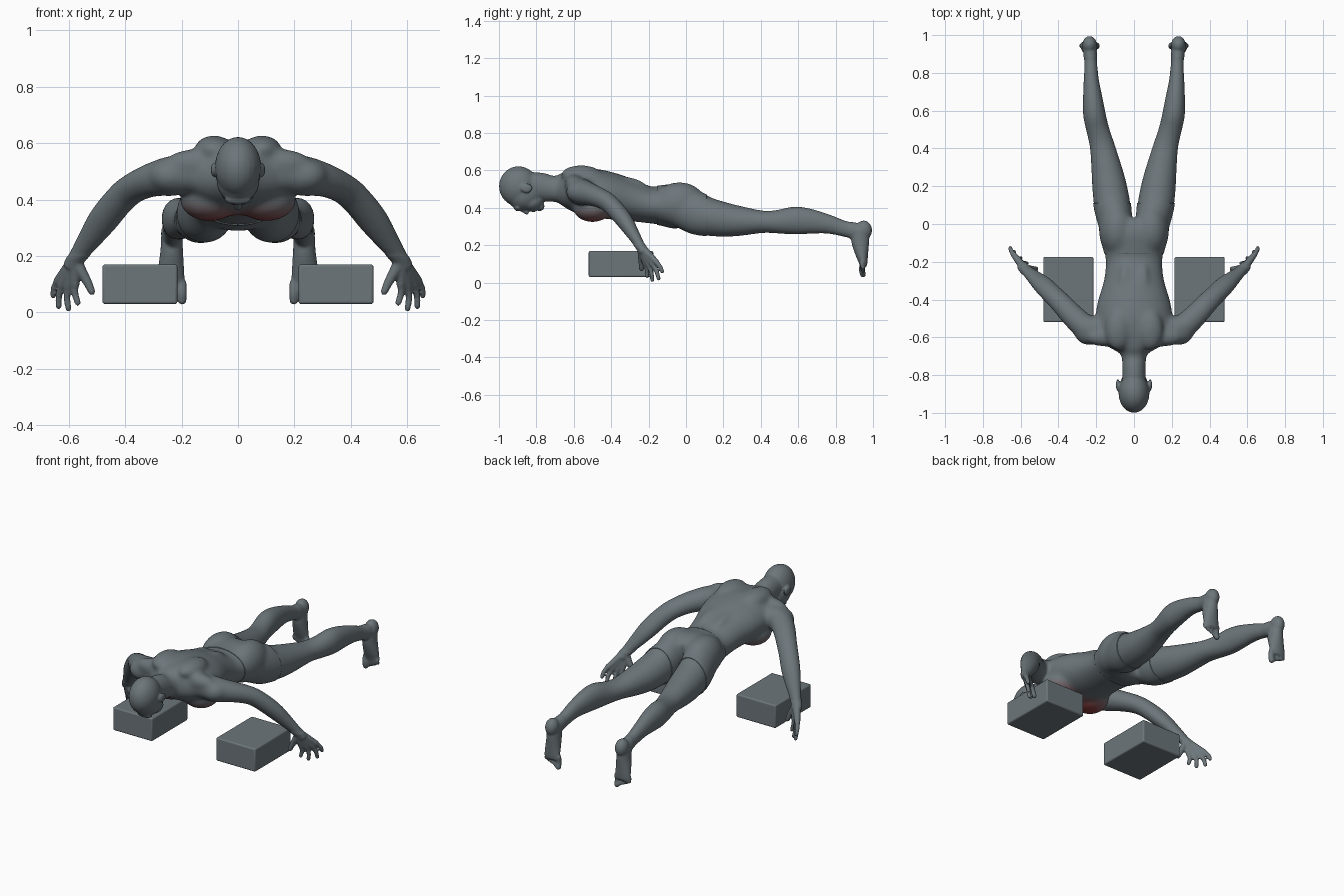
import bpy, bmesh, math
from mathutils import Vector, Matrix

cube = bpy.data.objects.get("Cube")
if cube:
    bpy.data.objects.remove(cube)


def material(name, color):
    m = bpy.data.materials.new(name)
    m.use_nodes = True
    m.diffuse_color = (*color, 1)
    m.node_tree.nodes["Principled BSDF"].inputs["Base Color"].default_value = (*color, 1)
    return m


GREY, RED = Vector((0.15, 0.18, 0.195)), Vector((0.26, 0.045, 0.045))
grey = material("slate grey", GREY)
tones = [material("chest red " + str(i), GREY.lerp(RED, i / 8)) for i in range(1, 9)]


def add_object(name, mesh):
    ob = bpy.data.objects.new(name, mesh)
    bpy.context.collection.objects.link(ob)
    return ob


def baked(ob):
    """Replace the mesh by its modified result."""
    bpy.context.view_layer.update()
    mesh = bpy.data.meshes.new_from_object(ob.evaluated_get(bpy.context.evaluated_depsgraph_get()))
    ob.modifiers.clear()
    ob.data = mesh
    return mesh


bm = bmesh.new()


def blob(center, radii):
    """Ellipsoid, mirrored to both sides when off the middle."""
    for s in (1, -1) if center[0] else (1,):
        place = Matrix.Translation((center[0] * s, center[1], center[2]))
        bmesh.ops.create_uvsphere(bm, u_segments=24, v_segments=16, radius=1,
                                  matrix=place @ Matrix.Diagonal((*radii, 1)))


def tube(points, sides=(1, -1), steps=4, segments=24):
    """Smooth loft through (x, y, z, half width, half depth)."""
    p = [Vector(q) for q in points]
    p = [p[0] * 2 - p[1]] + p + [p[-1] * 2 - p[-2]]
    path = []
    for a, b, c, d in zip(p, p[1:], p[2:], p[3:]):
        for k in range(steps):
            t = k / steps
            path.append((b * 2 + (c - a) * t + (a * 2 - b * 5 + c * 4 - d) * t ** 2
                         + (b * 3 - a - c * 3 + d) * t ** 3) / 2)
    path.append(p[-2])
    for s in sides:
        rings = []
        for i, q in enumerate(path):
            ahead, behind = path[min(i + 1, len(path) - 1)], path[max(i - 1, 0)]
            along = Vector((ahead - behind)[:3]).normalized()
            side = Vector((1, 0, 0))
            side = (side - along * side.dot(along)).normalized()
            deep = along.cross(side)
            ring = []
            for k in range(segments):
                a = math.tau * k / segments
                v = Vector(q[:3]) + side * q[3] * math.cos(a) + deep * q[4] * math.sin(a)
                ring.append(bm.verts.new((v.x * s, v.y, v.z)))
            rings.append(ring)
        for r0, r1 in zip(rings, rings[1:]):
            for k in range(segments):
                n = (k + 1) % segments
                bm.faces.new((r0[k], r0[n], r1[n], r1[k]))
        bm.faces.new(rings[0])
        bm.faces.new(rings[-1])


def digit(points, r0, r1):
    """Finger or toe with a rounded tip."""
    n = len(points) - 1
    tube([(*p, r0 + (r1 - r0) * i / n, r0 + (r1 - r0) * i / n) for i, p in enumerate(points)], segments=12)
    blob(points[-1], (r1, r1, r1))


# Torso and neck
tube([(0, -.68, .51, .08, .075), (0, -.64, .502, .15, .095), (0, -.6, .495, .19, .112),
      (0, -.52, .482, .205, .13), (0, -.42, .467, .195, .127), (0, -.3, .44, .16, .113),
      (0, -.2, .416, .15, .098), (0, -.13, .413, .162, .105), (0, -.05, .408, .18, .118),
      (0, .01, .395, .14, .1)], sides=(1,), segments=40)
tube([(0, -.88, .53, .062, .065), (0, -.78, .512, .062, .076), (0, -.7, .5, .067, .07),
      (0, -.64, .508, .1, .085), (0, -.58, .52, .12, .085)], sides=(1,))
# Shoulder blades, back, chest, shoulder and buttock masses
blob((.085, -.56, .578), (.07, .11, .05))
blob((.05, -.36, .5), (.045, .16, .07))
blob((.1, -.5, .4), (.108, .105, .077))
blob((.24, -.565, .485), (.08, .078, .065))
blob((.15, -.6, .53), (.11, .05, .05))
blob((.09, -.035, .42), (.092, .14, .114))

# Head, face and ears
blob((0, -.895, .515), (.082, .105, .107))
blob((0, -.865, .47), (.076, .095, .085))
blob((0, -.825, .432), (.062, .062, .05))
blob((0, -.782, .408), (.03, .026, .026))
blob((0, -.815, .388), (.025, .014, .012))
blob((0, -.9, .4), (.048, .02, .018))
tube([(0, -.895, .398, .008, .008), (0, -.87, .383, .01, .01), (0, -.842, .373, .017, .013)], sides=(1,))
blob((.086, -.852, .505), (.01, .032, .026))

# Arms
tube([(.16, -.56, .49, .07, .085), (.24, -.555, .483, .07, .073), (.31, -.5, .468, .065, .06),
      (.38, -.425, .435, .06, .052), (.43, -.375, .388, .058, .05), (.48, -.325, .325, .057, .046),
      (.53, -.28, .255, .045, .036), (.573, -.243, .195, .033, .028), (.592, -.222, .16, .03, .026)])
# Hands
wrist = (.577, -.24, .19)
knuckles = [(.577, -.217, .1), (.601, -.198, .092), (.623, -.177, .097), (.639, -.16, .112)]
tips = [(.568, -.208, .034), (.601, -.18, .014), (.636, -.146, .022), (.655, -.127, .06)]
for k, t in zip(knuckles, tips):
    middle = tuple((a + b) / 2 + e for a, b, e in zip(k, t, (.005, .004, 0)))
    digit([wrist, k], .024, .016)
    digit([k, middle, t], .0135, .0115)
digit([wrist, (.555, -.238, .145), (.534, -.238, .108), (.518, -.238, .074)], .023, .0135)

# Legs
tube([(.092, -.03, .4, .085, .1), (.108, .06, .37, .094, .112), (.118, .12, .352, .097, .103),
      (.133, .22, .335, .091, .092), (.15, .32, .328, .079, .076), (.17, .42, .325, .067, .06),
      (.192, .5, .326, .062, .066), (.21, .58, .332, .061, .077), (.218, .66, .328, .054, .07),
      (.226, .76, .313, .042, .054), (.229, .85, .287, .036, .045), (.234, .93, .27, .036, .047)])
# Feet
blob((.235, .95, .28), (.038, .045, .052))
tube([(.235, .93, .285, .037, .05), (.235, .932, .22, .04, .048), (.237, .939, .16, .046, .036),
      (.238, .947, .11, .049, .024), (.238, .948, .085, .046, .018)])
for i in range(5):
    x = .198 + i * .0205
    r = .0165 if i == 0 else .0105
    digit([(x, .947, .11), (x, .94, .072 + i * .006), (x, .946, .044 + i * .009)], r, r)

# Fuse everything into one skin
bmesh.ops.recalc_face_normals(bm, faces=bm.faces)
mesh = bpy.data.meshes.new("body")
bm.to_mesh(mesh)
bm.free()
body = add_object("body", mesh)
fuse = body.modifiers.new("fuse", "REMESH")
fuse.mode, fuse.voxel_size = "VOXEL", .0058
mesh = baked(body)
mesh.materials.clear()
for m in [grey] + tones:
    mesh.materials.append(m)

# Soften the joins, less so on hands, feet and head
bm = bmesh.new()
bm.from_mesh(mesh)
soft = [v for v in bm.verts if v.co.z > .2 and -.73 < v.co.y < .88]
for group, rounds in ((soft, 40), (bm.verts[:], 3)):
    for _ in range(rounds):
        bmesh.ops.smooth_vert(bm, verts=group, factor=.5, use_axis_x=True, use_axis_y=True, use_axis_z=True)

# Red glow on the chest, strongest at the lowest part
for f in bm.faces:
    f.smooth = True
    c = f.calc_center_median()
    d = Vector(((abs(c.x) - .09) / .15, (c.y + .5) / .125, (c.z - .33) / .13)).length
    f.material_index = max(0, min(8, round(8 * 1.35 * (1 - d))))
bm.to_mesh(mesh)

# Shorts: a slice of the skin pushed outward
for y, ahead in ((-.155, -1), (.11, 1)):
    bmesh.ops.bisect_plane(bm, geom=bm.verts[:] + bm.edges[:] + bm.faces[:], plane_co=(0, y, 0),
                           plane_no=(0, ahead, 0), clear_outer=True)
bmesh.ops.delete(bm, geom=[v for v in bm.verts if abs(v.co.x) > .4], context="VERTS")
bm.normal_update()
for v, n in [(v, v.normal.copy()) for v in bm.verts]:
    v.co += n * .004
for f in bm.faces:
    f.material_index = 0
mesh = bpy.data.meshes.new("shorts")
bm.to_mesh(mesh)
bm.free()
mesh.materials.append(grey)
shorts = add_object("shorts", mesh)
rim = shorts.modifiers.new("rim", "SOLIDIFY")
rim.thickness = .007

# Push-up blocks
for side, x in (("left", .3475), ("right", -.3475)):
    bpy.ops.mesh.primitive_cube_add(size=1, location=(x, -.3475, .1))
    block = bpy.context.object
    block.name = side + "_block"
    block.scale = (.265, .345, .14)
    bpy.ops.object.transform_apply(location=False, rotation=False, scale=True)
    bevel = block.modifiers.new("soft edges", "BEVEL")
    bevel.width, bevel.segments = .008, 3
    block.data.materials.append(grey)
    bpy.ops.object.shade_smooth_by_angle(angle=math.radians(35))
